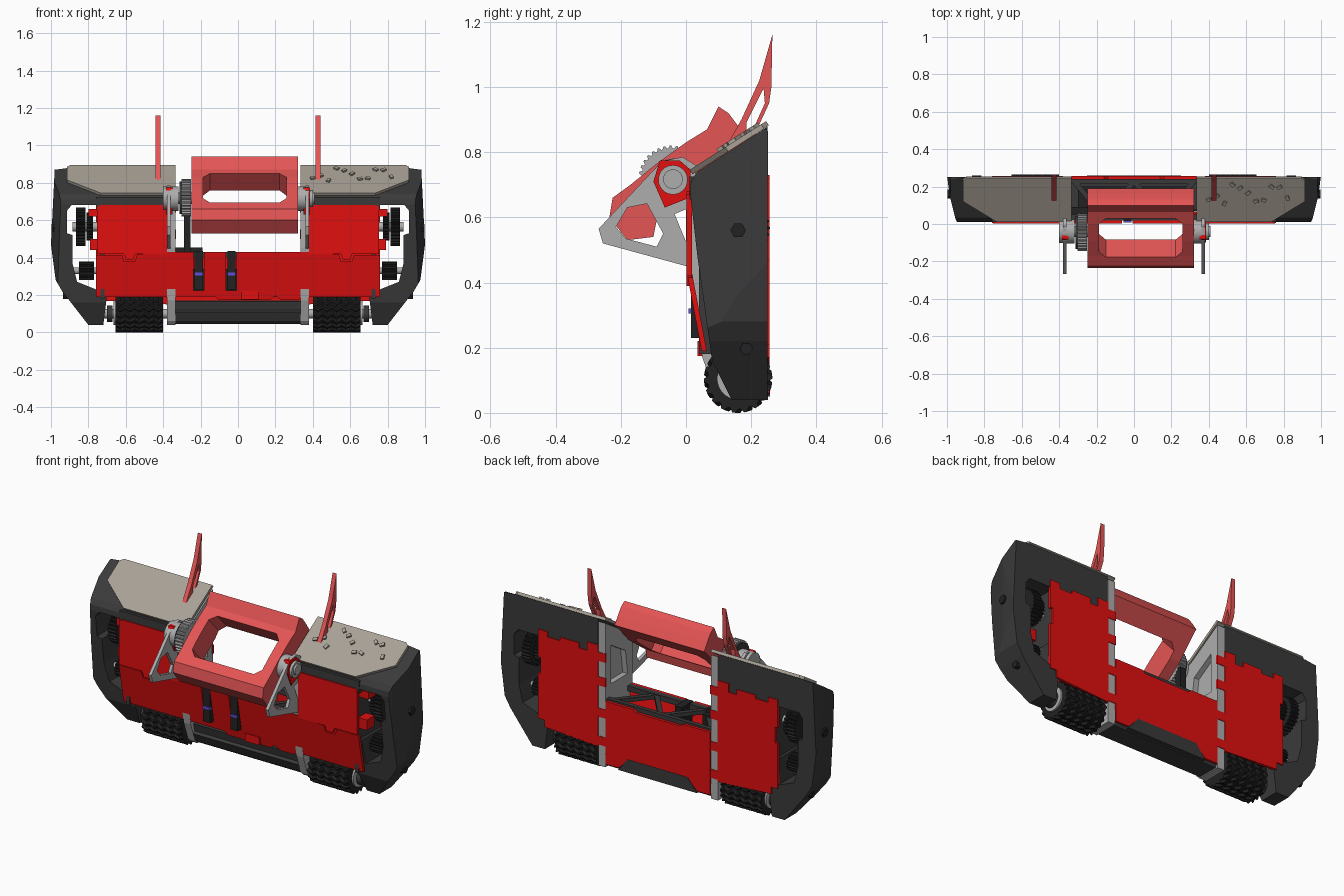
import bpy, bmesh, math, random
from mathutils import Matrix, Vector

if "Cube" in bpy.data.objects:
    bpy.data.objects.remove(bpy.data.objects["Cube"])

def material(name, c):
    m = bpy.data.materials.new(name)
    m.diffuse_color = (*c, 1)
    m.use_nodes = True
    m.node_tree.nodes["Principled BSDF"].inputs["Base Color"].default_value = m.diffuse_color
    return m

DARK = material("charcoal", (0.042, 0.042, 0.042))
BLACK = material("black", (0.016, 0.016, 0.016))
RED = material("red", (0.75, 0.005, 0.005))
SALMON = material("salmon", (0.78, 0.09, 0.09))
BEIGE = material("warm_grey", (0.40, 0.36, 0.31))
STEEL = material("steel", (0.42, 0.42, 0.42))
PURPLE = material("purple", (0.12, 0.08, 0.7))

def finish(name, bm, mat, smooth=False):
    bmesh.ops.recalc_face_normals(bm, faces=bm.faces)
    me = bpy.data.meshes.new(name)
    bm.to_mesh(me)
    bm.free()
    o = bpy.data.objects.new(name, me)
    bpy.context.collection.objects.link(o)
    me.materials.append(mat)
    if smooth:
        me.shade_smooth()
        me.set_sharp_from_angle(angle=0.6)
    return o

def prism(name, axis, pts, a, b, mat, smooth=False):
    """Extrude a 2D outline from a to b along an axis."""
    place = {'x': lambda p, t: (t, p[0], p[1]), 'y': lambda p, t: (p[0], t, p[1]),
             'z': lambda p, t: (p[0], p[1], t)}[axis]
    bm = bmesh.new()
    lo = [bm.verts.new(place(p, a)) for p in pts]
    hi = [bm.verts.new(place(p, b)) for p in pts]
    bm.faces.new(lo)
    bm.faces.new(hi)
    for i in range(len(pts)):
        j = (i + 1) % len(pts)
        bm.faces.new((lo[i], lo[j], hi[j], hi[i]))
    return finish(name, bm, mat, smooth)

def box(name, x0, x1, y0, y1, z0, z1, mat):
    return prism(name, 'x', [(y0, z0), (y1, z0), (y1, z1), (y0, z1)], x0, x1, mat)

def cyl(name, x0, x1, y, z, r, mat, n=32):
    pts = [(y + r * math.cos(2 * math.pi * i / n), z + r * math.sin(2 * math.pi * i / n)) for i in range(n)]
    return prism(name, 'x', pts, x0, x1, mat, n > 8)

def toothed(name, x0, x1, y, z, r, depth, teeth, mat, rings=2, zig=0.0):
    """Toothed roller along x; zig makes a chevron tread."""
    bm, n, loops = bmesh.new(), teeth * 4, []
    for k in range(rings):
        x = x0 + (x1 - x0) * k / (rings - 1)
        loops.append([])
        for j in range(n):
            a = 2 * math.pi * j / n + zig * (k % 2)
            rr = r if j % 4 < 2 else r - depth
            loops[-1].append(bm.verts.new((x, y + rr * math.cos(a), z + rr * math.sin(a))))
    for p, q in zip(loops, loops[1:]):
        for j in range(n):
            bm.faces.new((p[j], p[(j + 1) % n], q[(j + 1) % n], q[j]))
    bm.faces.new(loops[0])
    bm.faces.new(loops[-1])
    return finish(name, bm, mat)

def boolean(o, tool, op='DIFFERENCE'):
    m = o.modifiers.new("cut", 'BOOLEAN')
    m.operation, m.object, m.solver = op, tool, 'EXACT'
    bpy.context.view_layer.objects.active = o
    bpy.ops.object.modifier_apply(modifier=m.name)
    bpy.data.objects.remove(tool)
    return o

def mirror(*objs):
    for o in objs:
        c = o.copy()
        c.data = o.data.copy()
        c.data.transform(Matrix.Scale(-1, 4, (1, 0, 0)))
        c.data.flip_normals()
        bpy.context.collection.objects.link(c)
        c.name = o.name + "_left"

# Side guards: C-shaped front outline trimmed by side and top profiles
guard = prism("side_guard", 'y', [(.382, .90), (.90, .90), (.92, .877), (.98, .87), (1, .47), (.975, .28), (.94, .22),
    (.80, .04), (.72, .04), (.70, .2), (.71, .37), (.75, .37), (.76, .23), (.86, .27), (.885, .37),
    (.885, .52), (.915, .53), (.915, .65), (.89, .68), (.382, .68)], -.1, .3, DARK)
boolean(guard, prism("trim", 'x', [(.25, .04), (.14, .04), (.08, .16), (.035, .48), (.012, .68), (.015, .71), (.035, .74),
    (.25, .878)], .2, 1.2, DARK), 'INTERSECT')
boolean(guard, prism("trim", 'z', [(.2, -.1), (.90, -.1), (.955, .03), (.985, .15), (1, .26), (.2, .26)], -.1, 1.2, DARK), 'INTERSECT')
bolts = [cyl("guard_bolt", .95, .998, .16, .56, .024, BLACK, 6), cyl("guard_bolt", .87, .935, .185, .197, .02, BLACK, 6)]

# Sloped top plates
slope = math.atan2(.15, .235)
plate = prism("top_plate", 'z', [(.335, 0), (.735, 0), (.915, .13), (.915, .26), (.895, .278), (.335, .278)], 0, .016, BEIGE)
plate.data.transform(Matrix.Translation((0, .02, .732)) @ Matrix.Rotation(slope, 4, 'X'))

# Forks standing on the plates
fork = prism("fork", 'x', [(.265, 1.16), (.225, 1.02), (.17, .90), (.105, .785), (.21, .85), (.225, .885),
                           (.255, .95), (.262, 1.0)], .415, .44, SALMON)
boolean(fork, prism("hole", 'x', [(.238, .995), (.185, .89), (.185, .855), (.205, .868), (.242, .95)], .3, .5, SALMON))

# Bulkheads with triangular arms holding the weapon
bulkhead = prism("bulkhead", 'x', [(.005, .45), (.05, .17), (.09, .06), (.11, .04), (.252, .04), (.252, .865),
                                   (.05, .74), (.005, .72)], .335, .38, STEEL)
boolean(bulkhead, prism("hole", 'x', [(.05, .5), (.2, .5), (.2, .72), (.07, .64)], .3, .366, STEEL))
arm = prism("weapon_arm", 'x', [(-.268, .565), (-.255, .52), (.02, .445), (.03, .76), (-.01, .785), (-.06, .775),
                                (-.09, .755)], .362, .38, STEEL)
boolean(arm, prism("hole", 'x', [(-.215, .57), (-.18, .63), (-.12, .642), (-.07, .55), (-.09, .51), (-.185, .535)], .3, .5, STEEL))
boolean(arm, prism("hole", 'x', [(-.035, .61), (0, .625), (0, .525)], .3, .5, STEEL))
cap = prism("hub_cover", 'x', [(-.10, .71), (-.08, .775), (-.02, .775), (.015, .745), (.01, .66), (-.065, .63)], .35, .385, RED)
hub = [cyl("weapon_hub", .318, .362, -.04, .715, .065, STEEL), cyl("weapon_hub_cap", .38, .40, -.04, .715, .045, STEEL)]

# Drive wheels, axles and side pulleys
wheel = toothed("wheel", .40, .655, .16, .105, .105, .012, 18, BLACK, 11, .16)
drive = [cyl("wheel_axle", .35, .725, .16, .1, .025, STEEL), cyl("wheel_rim", .655, .665, .16, .105, .065, STEEL),
         cyl("wheel_spacer", .67, .70, .16, .1, .045, DARK),
         toothed("side_pulley", .815, .865, .155, .565, .103, .01, 30, BLACK),
         toothed("inner_pulley", .775, .81, .155, .565, .075, .008, 24, BLACK),
         cyl("pulley_shaft", .72, .885, .155, .565, .025, STEEL),
         toothed("lower_pulley", .77, .85, .14, .33, .05, .007, 18, BLACK),
         cyl("lower_pulley_shaft", .72, .89, .14, .33, .018, STEEL),
         box("side_wall", .715, .735, .04, .24, .18, .68, DARK),
         box("motor_mount", .73, .80, .04, .11, .62, .66, RED),
         box("motor_mount_low", .73, .79, .04, .11, .44, .50, RED)]

# Red body panels
front = prism("front_side_panel", 'y', [(.38, .42), (.55, .42), (.56, .39), (.60, .39), (.61, .42), (.755, .42), (.755, .67),
                                        (.74, .68), (.38, .68)], .002, .018, RED)
lip = box("front_upper_lip", .39, .76, .01, .06, .655, .725, DARK)
lip.data.transform(Matrix.Identity(4))
back = prism("back_side_panel", 'y', [(.38, .15), (.72, .17), (.72, .21), (.76, .21), (.76, .47), (.745, .47), (.745, .56), (.76, .56),
    (.76, .72), (.70, .72), (.70, .69), (.62, .69), (.62, .71), (.50, .71), (.50, .68), (.45, .68), (.45, .73), (.38, .73)],
    .24, .256, RED)
tabs = [box("bulkhead_tab", .332, .382, .245, .255, z, z + .05, RED) for z in (.16, .32, .50, .64)]
mirror(guard, *bolts, plate, fork, bulkhead, arm, cap, *hub, wheel, *drive, front, lip, back, *tabs)

lower = prism("front_lower_panel", 'y', [(-.76, .19), (-.12, .19), (-.10, .172), (.17, .172), (.20, .195), (.23, .172),
    (.32, .172), (.34, .19), (.76, .19), (.76, .415), (.62, .415), (.61, .38), (.55, .38), (.54, .415), (.36, .43), (-.36, .43),
    (-.54, .415), (-.55, .38), (-.61, .38), (-.62, .415), (-.76, .415)], 0, .016, RED)
for x in (-.21, -.035):
    boolean(lower, box("slot", x - .028, x + .028, -.1, .1, .225, .5, RED))
shear = Matrix.Identity(4)
shear[1][2], shear[1][3] = -.19, .19 * .432 + .002
lower.data.transform(shear)
prism("back_center_panel", 'y', [(-.333, .06), (-.25, .06), (-.19, .12), (.19, .12), (.25, .06), (.333, .06), (.333, .42), (.16, .42),
                                 (.14, .405), (-.14, .405), (-.16, .42), (-.333, .42)], .24, .256, RED)
box("front_label_plate", .02, .11, .035, .05, .175, .22, RED)

# Bottom bumper between the wheels
prism("bottom_bumper", 'x', [(.075, .165), (.085, .12), (.07, .11), (.095, .06), (.115, .045), (.235, .045), (.252, .07),
                             (.252, .12), (.22, .17)], -.336, .336, DARK)
prism("bumper_back_plate", 'y', [(-.25, .05), (.25, .05), (.19, .125), (-.19, .125)], .23, .258, DARK)

# Slot motors and internal frame
for x in (-.21, -.035):
    box("slot_motor", x - .022, x + .022, .015, .12, .23, .435, BLACK)
    box("slot_clip", x - .022, x + .022, .008, .03, .305, .32, PURPLE)
    box("slot_foot", x - .02, x + .02, .02, .05, .23, .29, DARK)
for y0, y1 in ((.018, .05), (.215, .24)):
    box("tray_rail", -.336, .336, y0, y1, .40, .43, DARK)
for i in range(4):
    x0, x1 = -.32 + .16 * i, -.16 + .16 * i
    a, b = (.04, .225) if i % 2 else (.225, .04)
    prism("tray_brace", 'z', [(x0 - .015, a), (x0 + .02, a), (x1 + .015, b), (x1 - .02, b)], .402, .425, DARK)
box("inner_battery", -.30, .30, .07, .20, .19, .34, BLACK)
box("cable_guide", -.335, -.19, .05, .09, .43, .455, BLACK)
box("belt_guard", -.29, -.255, .02, .06, .42, .68, BLACK)

# Spinning weapon: chamfered frame with an open middle
weapon = prism("weapon_frame", 'x', [(-.235, .60), (-.225, .66), (-.17, .70), (-.09, .765), (.0, .83), (.065, .87), (.10, .94),
    (.13, .92), (.16, .88), (.19, .835), (.13, .775), (.06, .70), (-.02, .64), (-.09, .59), (-.10, .54), (-.18, .53)], -.248, .32, SALMON)
c, hx, hu = .035, .222, .128
opening = prism("opening", 'z', [(-hx, -hu + c), (-hx + c, -hu), (hx - c, -hu), (hx, -hu + c), (hx, hu - c), (hx - c, hu),
                                 (-hx + c, hu), (-hx, hu - c)], -.4, .4, SALMON)
opening.data.transform(Matrix.Translation((.036, -.03, .725)) @ Matrix.Rotation(math.radians(43), 4, 'X'))
boolean(weapon, opening)
toothed("weapon_pulley", -.302, -.252, -.045, .72, .1, .008, 32, STEEL)
cyl("weapon_pulley_flange", -.312, -.302, -.045, .72, .088, DARK)
cyl("weapon_shaft_left", -.40, -.248, -.04, .717, .03, STEEL)
cyl("weapon_shaft_right", .318, .41, -.04, .717, .03, STEEL)
cyl("weapon_bearing", -.40, -.34, -.04, .717, .062, STEEL)

# Scattered studs on the right top plate
random.seed(4)
for i in range(11):
    u, v = .40 + .042 * i, random.uniform(.11, .25)
    s = box("plate_stud", -.013, .013, -.009, .009, 0, .012, BEIGE)
    s.data.transform(Matrix.Translation((0, .02, .732)) @ Matrix.Rotation(slope, 4, 'X')
                     @ Matrix.Translation((u, v, .014)) @ Matrix.Rotation(random.uniform(0, 3), 4, 'Z'))
